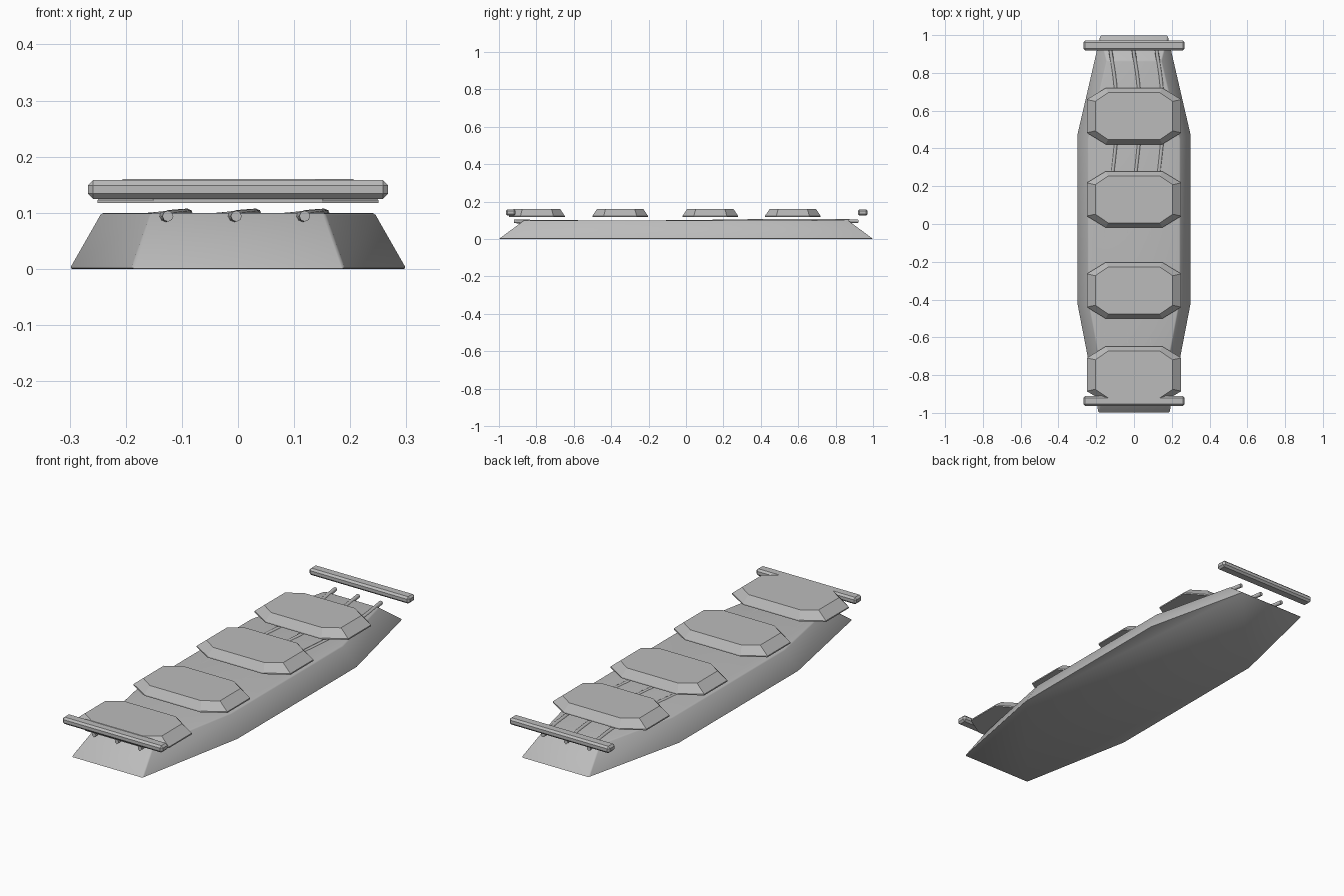
import bpy, bmesh, math

if "Cube" in bpy.data.objects:
    bpy.data.objects.remove(bpy.data.objects["Cube"])

grey = bpy.data.materials.new("stone_grey")
grey.diffuse_color = (0.5, 0.5, 0.5, 1)
grey.use_nodes = True
grey.node_tree.nodes["Principled BSDF"].inputs["Base Color"].default_value = grey.diffuse_color


def finish(obj, bevel=0.0, segments=1, angle=30):
    """Material, edge bevel and shading shared by every part."""
    obj.data.materials.append(grey)
    bpy.ops.object.select_all(action='DESELECT')
    obj.select_set(True)
    bpy.context.view_layer.objects.active = obj
    if bevel:
        mod = obj.modifiers.new("edge", 'BEVEL')
        mod.width = bevel
        mod.segments = segments
        mod.limit_method = 'ANGLE'
        mod.angle_limit = math.radians(35)
        bpy.ops.object.modifier_apply(modifier=mod.name)
    bpy.ops.object.shade_smooth_by_angle(angle=math.radians(angle))
    return obj


def loft(name, rings):
    """Closed solid through stacked outlines; each ring is (outline, z)."""
    bm = bmesh.new()
    loops = [[bm.verts.new((x, y, z)) for x, y in pts] for pts, z in rings]
    n = len(loops[0])
    bm.faces.new(loops[0])
    bm.faces.new(loops[-1])
    for low, high in zip(loops, loops[1:]):
        for i in range(n):
            j = (i + 1) % n
            bm.faces.new((low[i], low[j], high[j], high[i]))
    bmesh.ops.recalc_face_normals(bm, faces=bm.faces)
    mesh = bpy.data.meshes.new(name)
    bm.to_mesh(mesh)
    bm.free()
    obj = bpy.data.objects.new(name, mesh)
    bpy.context.collection.objects.link(obj)
    return obj


def mirrored(half):
    """Full outline from its right half, listed front to back."""
    return half + [(-x, y) for x, y in reversed(half)]


def octagon(flat_x, side_x, end_y, side_y, cy):
    return mirrored([(flat_x, cy - end_y), (side_x, cy - side_y),
                     (side_x, cy + side_y), (flat_x, cy + end_y)])


# Sloped base
base_low = mirrored([(0.19, -1), (0.30, -0.43), (0.30, 0.48), (0.18, 1)])
base_top = mirrored([(0.155, -0.865), (0.243, -0.40), (0.243, 0.45), (0.145, 0.865)])
finish(loft("base", [(base_low, 0), (base_top, 0.1)]), 0.005, 2)

# Floating step plates with chamfered tops
for i, cy in enumerate((-0.797, -0.352, 0.13, 0.571)):
    low = octagon(0.15, 0.25, 0.149, 0.088, cy)
    top = octagon(0.137, 0.205, 0.124, 0.078, cy)
    finish(loft(f"step_plate_{i + 1}", [(low, 0.117), (low, 0.123), (top, 0.16)]), angle=20)

# Cross bars at both ends
for name, cy in (("front_bar", -0.937), ("back_bar", 0.945)):
    bpy.ops.mesh.primitive_cube_add(size=1, location=(0, cy, 0.1415))
    bar = bpy.context.object
    bar.name = name
    bar.scale = (0.535, 0.052, 0.033)
    bpy.ops.object.transform_apply(location=False, rotation=False, scale=True)
    finish(bar, 0.009, 1, 20)

# Three wavy rods half sunk in the base: y, sideways shift, height
path = [(-0.92, 0, 0.094), (-0.62, -0.03, 0.0905), (-0.3, -0.042, 0.0898),
        (0, -0.027, 0.091), (0.28, 0.013, 0.095), (0.55, 0.035, 0.0975),
        (0.75, 0.025, 0.097), (0.92, 0, 0.095)]
for name, cx in (("left_rod", -0.125), ("middle_rod", -0.003), ("right_rod", 0.119)):
    curve = bpy.data.curves.new(name, 'CURVE')
    curve.dimensions = '3D'
    curve.bevel_depth = 0.0098
    curve.bevel_resolution = 2
    curve.use_fill_caps = True
    spline = curve.splines.new('BEZIER')
    spline.resolution_u = 4
    spline.bezier_points.add(len(path) - 1)
    for point, (y, dx, z) in zip(spline.bezier_points, path):
        point.co = (cx + dx, y, z)
        point.handle_left_type = point.handle_right_type = 'AUTO'
    rod = bpy.data.objects.new(name, curve)
    bpy.context.collection.objects.link(rod)
    bpy.ops.object.select_all(action='DESELECT')
    rod.select_set(True)
    bpy.context.view_layer.objects.active = rod
    bpy.ops.object.convert(target='MESH')
    rod = bpy.context.object
    rod.data.materials.clear()
    finish(rod, angle=50)
